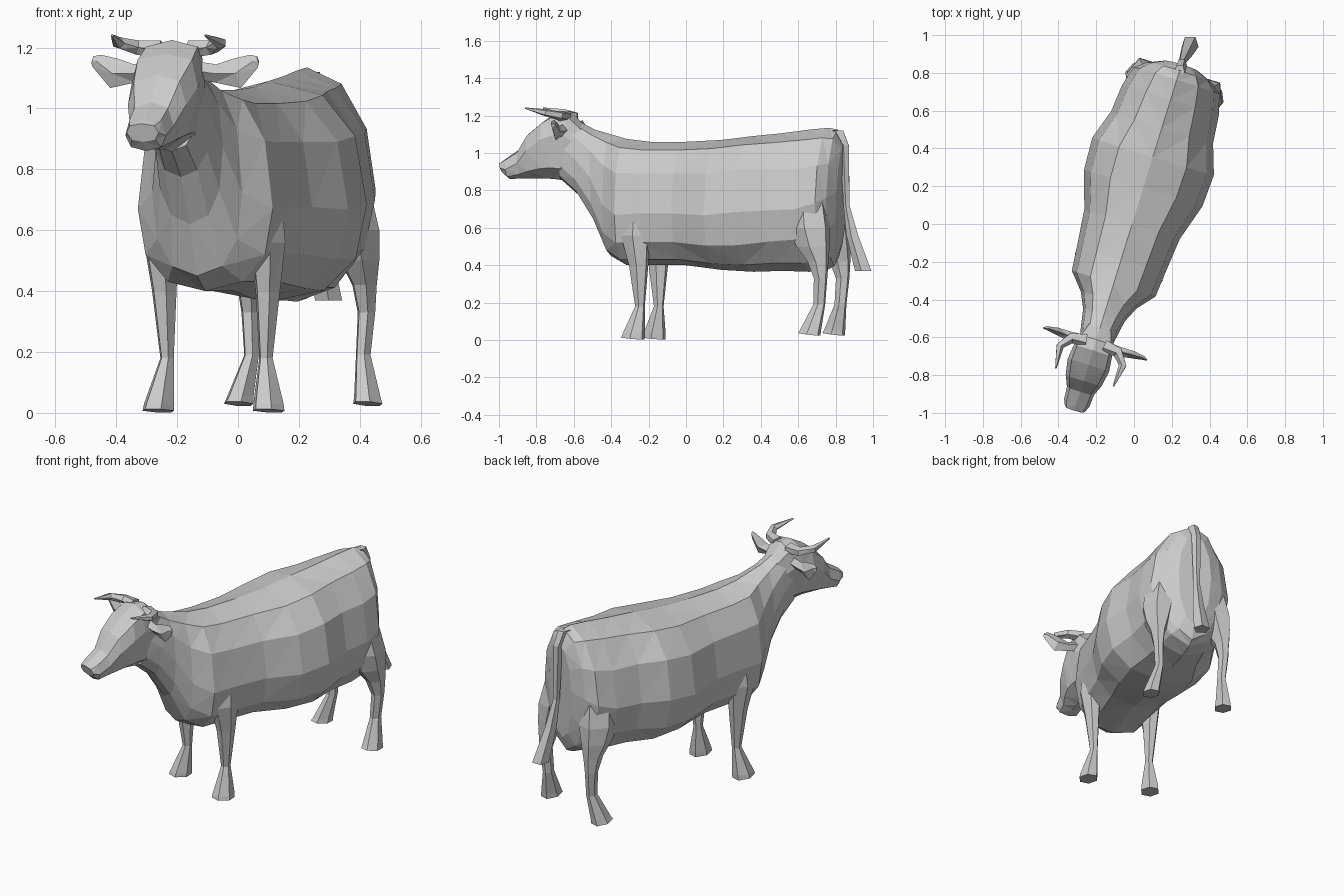
import bpy, bmesh, math
from mathutils import Vector

TURN = math.radians(-17.2)   # the whole animal stands turned about z


def loft(name, rings, mirror=False):
    """Skin a list of point rings, cap both ends, place in the turned frame."""
    bm = bmesh.new()
    vr = [[bm.verts.new(p) for p in r] for r in rings]
    n = len(vr[0])
    for a, b in zip(vr, vr[1:]):
        for i in range(n):
            j = (i + 1) % n
            bm.faces.new((a[i], a[j], b[j], b[i]))
    bm.faces.new(vr[0])
    bm.faces.new(vr[-1][::-1])
    bmesh.ops.triangulate(bm, faces=bm.faces[:])
    bmesh.ops.recalc_face_normals(bm, faces=bm.faces[:])
    me = bpy.data.meshes.new(name)
    bm.to_mesh(me)
    bm.free()
    ob = bpy.data.objects.new(name, me)
    bpy.context.collection.objects.link(ob)
    ob.rotation_euler = (0, 0, TURN)
    ob.location = (-0.01, 0, 0)
    if mirror:
        ob.modifiers.new("mirror", 'MIRROR').use_mirror_merge = False
    return ob


def spow(t, p):
    return math.copysign(abs(t) ** p, t)


def body_ring(yt, zt, yb, zb, w, f, p=0.85, q=0.85, n=12):
    """Ring from top to bottom point, widest at fraction f; p, q = upper, lower squareness."""
    pts = []
    for i in range(n):
        a = 2 * math.pi * i / n
        e = p if math.cos(a) > 0 else q
        c = spow(math.cos(a), e)
        t = f + (1 - f) * c if c > 0 else f + f * c
        pts.append(Vector((w * spow(math.sin(a), e), yb + (yt - yb) * t, zb + (zt - zb) * t)))
    return pts


def flat_ring(x, y, z, rx, ry, n=6, toe=0.0):
    """Horizontal ring; toe lowers the back edge or lifts the front one."""
    return [Vector((x + rx * math.cos(2 * math.pi * i / n),
                    y + ry * math.sin(2 * math.pi * i / n),
                    z - toe * math.sin(2 * math.pi * i / n))) for i in range(n)]


def tube(path, n=5):
    """Rings across a path of (x, y, z, radius along side, radius along other)."""
    pts = [Vector(p[:3]) for p in path]
    rings = []
    for i, p in enumerate(path):
        d = (pts[min(i + 1, len(pts) - 1)] - pts[max(i - 1, 0)]).normalized()
        s = d.cross(Vector((0, 0, 1))).normalized()
        o = s.cross(d).normalized()
        rings.append([pts[i] + s * p[3] * math.cos(2 * math.pi * k / n)
                      + o * p[4] * math.sin(2 * math.pi * k / n) for k in range(n)])
    return rings


# Trunk and neck: y top, z top, y bottom, z bottom, half width, widest height, squareness
loft("body", [body_ring(*s) for s in (
    (.885, 1.05, .86, .48, .10, .55, 1.0, 1.0),
    (.85, 1.125, .83, .395, .18, .5, 1.0, 1.1),
    (.80, 1.135, .79, .375, .238, .47, 1.0, 1.1),
    (.69, 1.125, .69, .365, .268, .44, .98, 1.05),
    (.53, 1.105, .54, .37, .283, .44, .9, .95),
    (.37, 1.09, .38, .365, .337, .44),
    (.20, 1.07, .20, .375, .328, .42),
    (0, 1.06, 0, .40, .265, .42),
    (-.20, 1.06, -.18, .40, .245, .42),
    (-.33, 1.075, -.33, .40, .232, .4),
    (-.42, 1.10, -.42, .45, .155, .42),
    (-.51, 1.125, -.50, .62, .115, .5),
    (-.58, 1.16, -.60, .775, .10, .5),
    (-.63, 1.19, -.70, .86, .085, .5))])

# Head, from the back of the skull to the muzzle
loft("head", [body_ring(*s, n=8) for s in (
    (-.55, 1.13, -.56, .90, .07, .55, .7),
    (-.64, 1.22, -.69, .855, .10, .65, .55),
    (-.70, 1.225, -.73, .86, .107, .65, .55),
    (-.78, 1.18, -.79, .865, .115, .65, .6),
    (-.87, 1.11, -.86, .865, .10, .6, .7),
    (-.93, 1.02, -.92, .865, .075, .5, .75),
    (-1.0, .975, -.985, .86, .07, .45, .75),
    (-1.035, .95, -1.015, .89, .055, .5, .75))])

# Horns curve out and then forward to a tip
loft("horns", tube((
    (.05, -.66, 1.195, .04, .03),
    (.13, -.67, 1.20, .03, .025),
    (.175, -.73, 1.215, .022, .02),
    (.16, -.85, 1.24, .004, .004))), mirror=True)

# Ears: flat leaves standing out sideways
loft("ears", tube((
    (.07, -.66, 1.125, .025, .03),
    (.14, -.665, 1.115, .025, .03),
    (.21, -.66, 1.115, .02, .05),
    (.27, -.66, 1.155, .01, .025),
    (.285, -.665, 1.16, .004, .012)), n=4), mirror=True)

# Legs: x, y, z, half width, half depth
loft("front_legs", [flat_ring(*r) for r in (
    (.165, -.22, .68, .065, .10),
    (.183, -.225, .56, .06, .085),
    (.178, -.21, .40, .042, .055),
    (.17, -.205, .18, .023, .027),
    (.188, -.235, .03, .052, .064),
    (.19, -.238, .007, .054, .066, 6, .006))], mirror=True)

loft("hind_legs", [flat_ring(*r) for r in (
    (.15, .72, .78, .08, .11),
    (.178, .745, .60, .088, .12),
    (.19, .77, .50, .068, .095),
    (.198, .80, .42, .042, .06),
    (.20, .815, .33, .03, .038),
    (.192, .805, .19, .025, .034),
    (.218, .765, .055, .045, .06),
    (.222, .758, .03, .05, .064, 6, .008))], mirror=True)

# Tail with a widening tuft
loft("tail", [flat_ring(*r, n=5) for r in (
    (0, .845, 1.12, .03, .04),
    (0, .89, 1.04, .028, .025),
    (0, .90, .72, .02, .018),
    (.005, .935, .56, .032, .035),
    (.012, 1.0, .37, .047, .048))])
